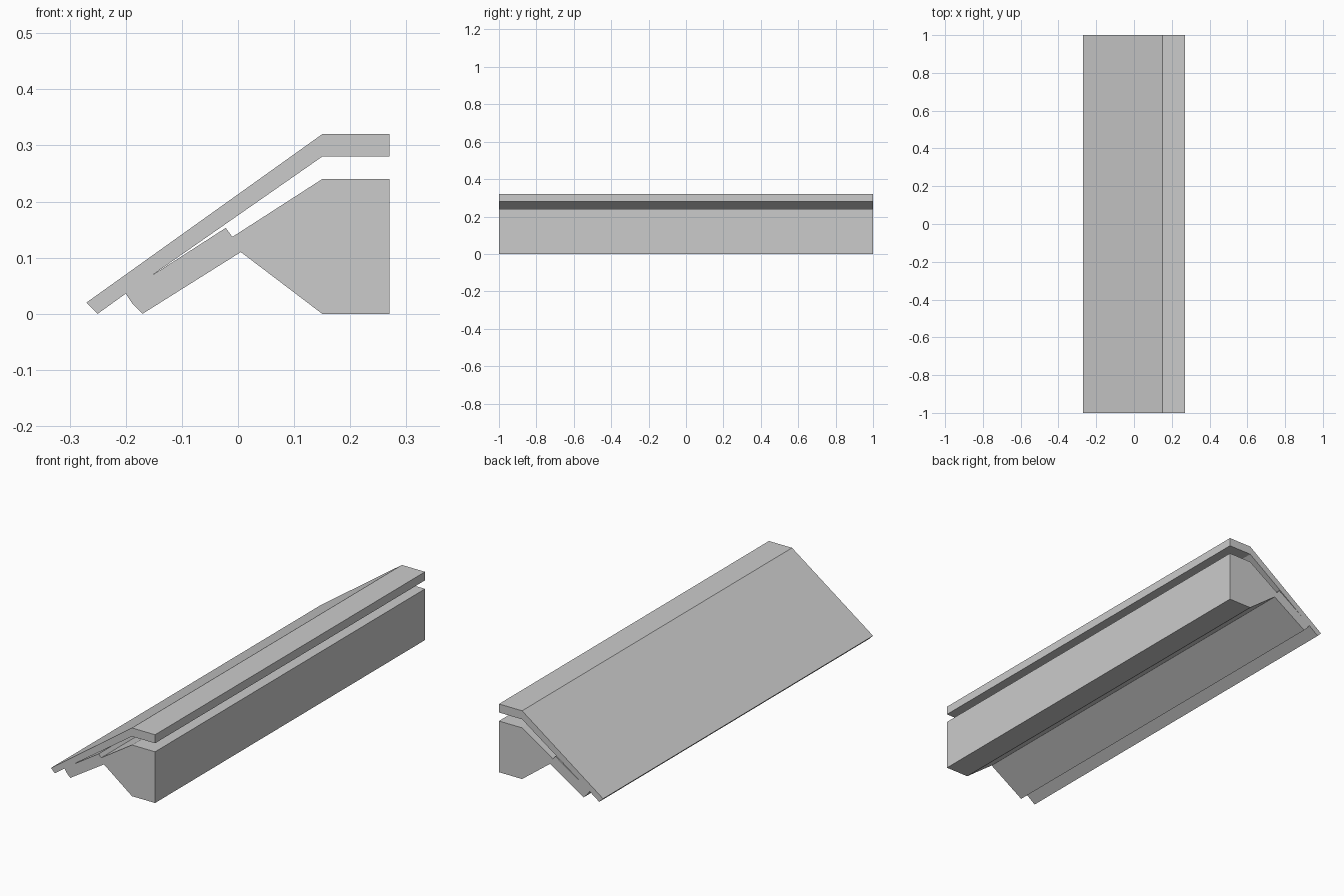
import bpy
import bmesh

default = bpy.data.objects.get("Cube")
if default:
    bpy.data.objects.remove(default, do_unlink=True)

HALF_LENGTH = 1.0

grey = bpy.data.materials.new("light grey")
grey.use_nodes = True
colour = (0.6, 0.6, 0.6, 1)
grey.diffuse_color = colour
grey.node_tree.nodes["Principled BSDF"].inputs["Base Color"].default_value = colour

# Slanted cover: flat ledge, sloping outside and inside of its slot
cover = [(-0.25, 0), (-0.27, 0.02), (0.15, 0.32), (0.27, 0.32), (0.27, 0.28), (0.15, 0.28)]
# Slot end, stepped tongue and solid base block
tongue_top = [(-0.157, 0.066), (-0.022, 0.153), (-0.01, 0.137)]
base = [(0.15, 0.24), (0.27, 0.24), (0.27, 0), (0.15, 0), (0.005, 0.11)]
tongue_foot = [(-0.17, 0), (-0.188, 0.018), (-0.2, 0.036)]


def extrude_profile(name, points):
    """Extrude a closed x-z outline along the whole length."""
    bm = bmesh.new()
    face = bm.faces.new([bm.verts.new((x, -HALF_LENGTH, z)) for x, z in points])
    result = bmesh.ops.extrude_face_region(bm, geom=[face])
    moved = [v for v in result["geom"] if isinstance(v, bmesh.types.BMVert)]
    bmesh.ops.translate(bm, verts=moved, vec=(0, 2 * HALF_LENGTH, 0))
    bmesh.ops.recalc_face_normals(bm, faces=bm.faces)
    mesh = bpy.data.meshes.new(name)
    bm.to_mesh(mesh)
    bm.free()
    mesh.materials.append(grey)
    obj = bpy.data.objects.new(name, mesh)
    bpy.context.collection.objects.link(obj)
    return obj


# Cover and base are joined at the tongue, so they form one solid strip
extrude_profile("slotted_edge_strip", cover + tongue_top + base + tongue_foot)
